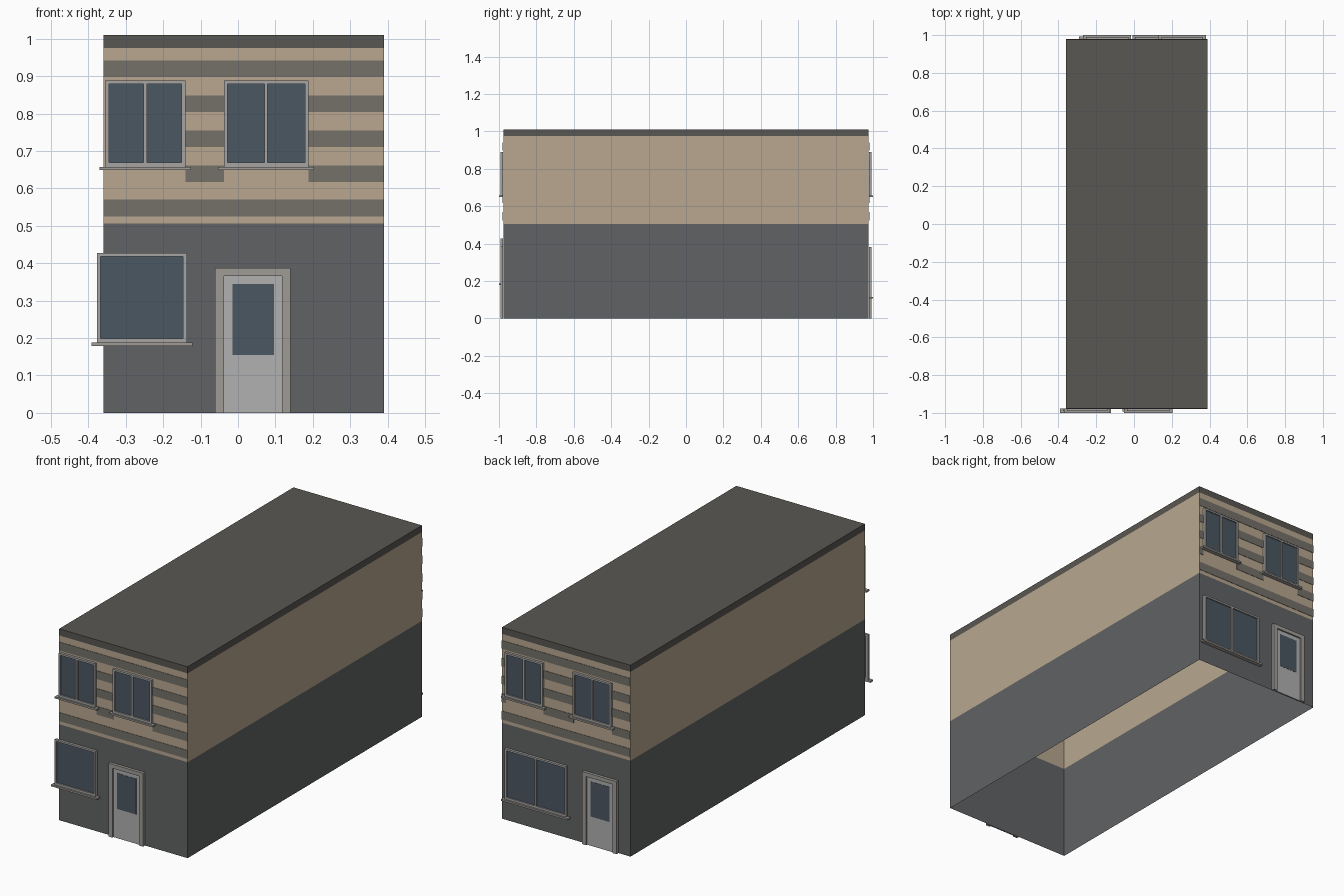
import bpy, bmesh

if "Cube" in bpy.data.objects:
    bpy.data.objects.remove(bpy.data.objects["Cube"])

XL, XR, WALL = -0.36, 0.39, 0.977      # wall limits in x, half depth in y
FRONT, BACK = -1, 1


def material(name, rgb):
    m = bpy.data.materials.new(name)
    m.diffuse_color = (*rgb, 1)
    m.use_nodes = True
    m.node_tree.nodes["Principled BSDF"].inputs["Base Color"].default_value = m.diffuse_color
    return m


BASE = material("grey_render", (0.12, 0.123, 0.127))
TAN = material("tan_cladding", (0.48, 0.39, 0.28))
STRIPE = material("dark_stripe", (0.178, 0.165, 0.144))
ROOF = material("roof_grey", (0.102, 0.095, 0.084))
GLASS = material("glass", (0.07, 0.095, 0.12))
FRAME = material("frame_grey", (0.38, 0.375, 0.37))
LEAF = material("door_grey", (0.44, 0.44, 0.44))
TRIM = material("door_trim", (0.35, 0.335, 0.31))


def finish(name, bm, mats):
    bmesh.ops.recalc_face_normals(bm, faces=bm.faces)
    me = bpy.data.meshes.new(name)
    bm.to_mesh(me)
    bm.free()
    for m in mats:
        me.materials.append(m)
    ob = bpy.data.objects.new(name, me)
    bpy.context.collection.objects.link(ob)
    return ob


def panels(name, side, rects, depth, mat, start=0.001):
    """Boxes on a facade: rects are (x0, x1, z0, z1), depth is the projection."""
    bm = bmesh.new()
    for x0, x1, z0, z1 in rects:
        vs = bmesh.ops.create_cube(bm, size=1)["verts"]
        for v in vs:
            v.co = (x1 if v.co.x > 0 else x0,
                    side * (WALL + (depth if v.co.y > 0 else start)),
                    z1 if v.co.z > 0 else z0)
    return finish(name, bm, [mat])


def window(name, side, x0, x1, z0, z1, mullion=True):
    t = 0.0095
    bars = [(x0, x0 + t, z0, z1), (x1 - t, x1, z0, z1),
            (x0 + t, x1 - t, z1 - t, z1), (x0 + t, x1 - t, z0, z0 + t + 0.002)]
    if mullion:
        c = (x0 + x1) / 2
        bars.append((c - 0.0045, c + 0.0045, z0 + t, z1 - t))
    panels(name + "_frame", side, bars, 0.014, FRAME)
    panels(name + "_glass", side, [(x0 + t, x1 - t, z0 + t, z1 - t)], 0.007, GLASS)
    panels(name + "_sill", side, [(x0 - 0.015, x1 + 0.015, z0 - 0.009, z0)], 0.023, TRIM)


def door(name, side, x0, x1, top):
    t = 0.024
    panels(name + "_surround", side,
           [(x0, x0 + t, 0, top), (x1 - t, x1, 0, top),
            (x0 + t, x1 - t, top - t + 0.003, top)], 0.016, TRIM)
    panels(name + "_leaf", side, [(x0 + t, x1 - t, 0, top - t + 0.003)], 0.008, LEAF)
    panels(name + "_glass", side, [(x0 + 0.047, x1 - 0.045, 0.155, top - 0.043)],
           0.0095, GLASS, start=0.0085)


def stripes(name, side, gaps):
    """Horizontal bands, interrupted at the upper windows."""
    rects = []
    for z0, z1, cut in ((0.525, 0.57, False), (0.617, 0.661, True), (0.711, 0.755, True),
                        (0.805, 0.849, True), (0.898, 0.942, False)):
        x = XL
        for g0, g1 in (sorted(gaps) if cut else []):
            if g0 - x > 0.01:
                rects.append((x, g0, z0, z1))
            x = g1
        rects.append((x, XR, z0, z1))
    panels(name, side, rects, 0.003, STRIPE)


# Building shell: open underneath, three colour bands and a flat roof
bm = bmesh.new()
rings = [[bm.verts.new((x, y, z)) for x, y in
          ((XL, -WALL), (XR, -WALL), (XR, WALL), (XL, WALL))]
         for z in (0, 0.506, 0.975, 1.01)]
for band in range(3):
    lo, hi = rings[band], rings[band + 1]
    for i in range(4):
        j = (i + 1) % 4
        bm.faces.new((lo[i], lo[j], hi[j], hi[i])).material_index = band
bm.faces.new(rings[3]).material_index = 2
finish("building_shell", bm, [BASE, TAN, ROOF])

# Both facades: upper windows, striped cladding, shop window and door
for tag, side, uppers, lower, mullion, door_x, door_top in (
        ("front", FRONT, [(-0.355, -0.141), (-0.038, 0.188)],
         (-0.377, -0.137, 0.188, 0.428), False, (-0.062, 0.141), 0.387),
        ("back", BACK, [(-0.255, -0.03), (0.145, 0.365)],
         (0.006, 0.365, 0.115, 0.382), True, (-0.29, -0.088), 0.383)):
    for i, (x0, x1) in enumerate(uppers):
        window(f"{tag}_upper_window_{i + 1}", side, x0, x1, 0.658, 0.889)
    stripes(f"{tag}_stripes", side, uppers)
    window(f"{tag}_lower_window", side, *lower, mullion=mullion)
    door(f"{tag}_door", side, *door_x, door_top)
